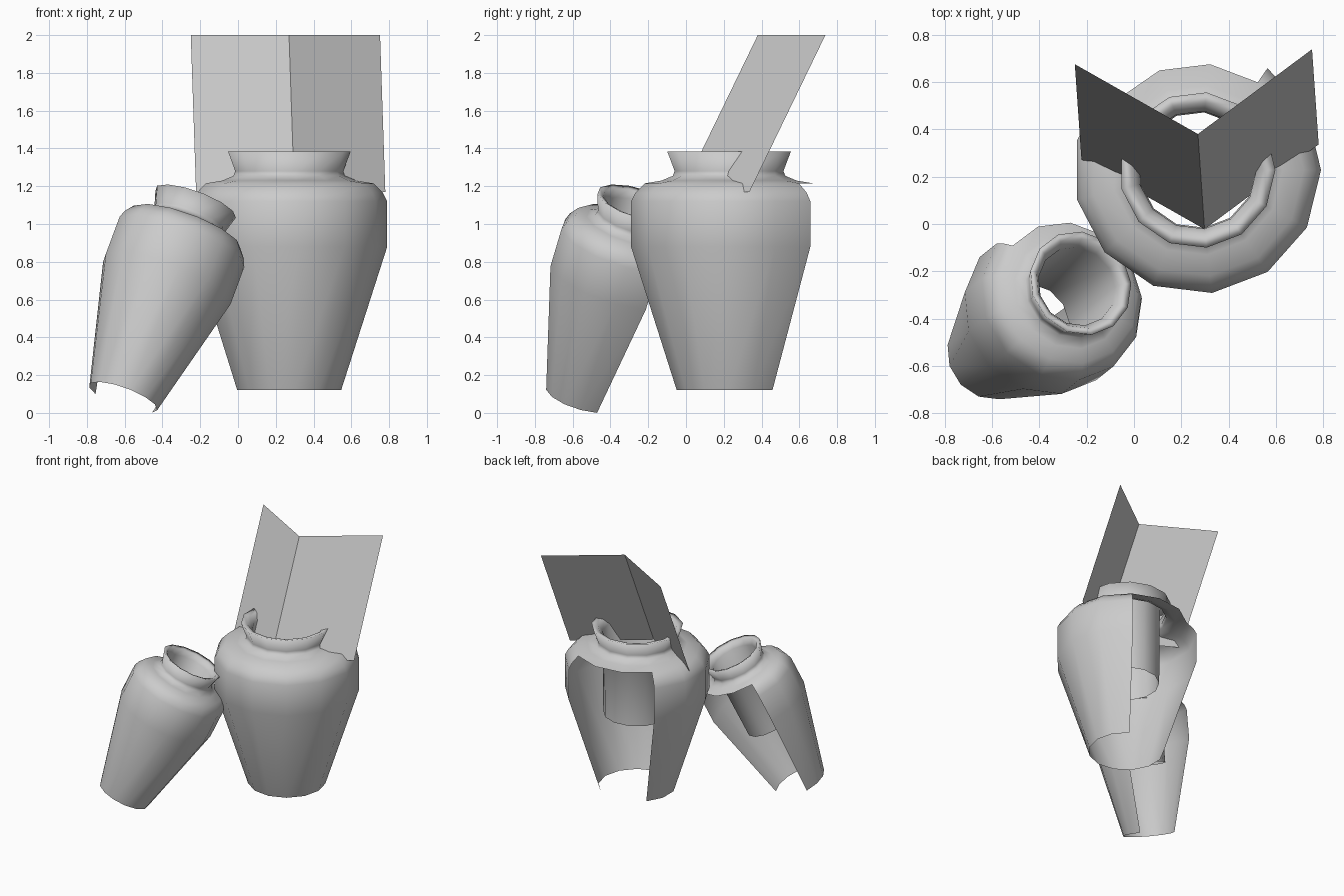
import bpy, bmesh, math
from mathutils import Vector, Matrix

if "Cube" in bpy.data.objects:
    bpy.data.objects.remove(bpy.data.objects["Cube"])

SIDES = 13
# (radius, height): outer wall, shoulder, neck, lip, inner throat tube
PROFILE = [(.279, 0), (.523, .76), (.523, 1.0), (.50, 1.045), (.45, 1.095),
           (.36, 1.11), (.30, 1.135), (.29, 1.16), (.33, 1.265), (.285, 1.255),
           (.25, 1.21), (.245, .58)]
WALL_ROWS = 4   # profile rows that belong to the broken outer wall


def jar(name, base, top, radial, turn, missing):
    """Lathed jar between two points, with some wall panels missing."""
    base, axis = Vector(base), Vector(top) - Vector(base)
    mat = (Matrix.Translation(base)
           @ Vector((0, 0, 1)).rotation_difference(axis).to_matrix().to_4x4()
           @ Matrix.Diagonal((radial, radial, axis.length / 1.265, 1)))
    bm = bmesh.new()
    rings = []
    for r, z in PROFILE:
        ring = []
        for i in range(SIDES):
            a = math.radians(turn) + 2 * math.pi * i / SIDES
            ring.append(bm.verts.new(mat @ Vector((r * math.cos(a), r * math.sin(a), z))))
        rings.append(ring)
    for row, (lo, hi) in enumerate(zip(rings, rings[1:])):
        for i in range(SIDES):
            if row < WALL_ROWS and i in missing:
                continue
            j = (i + 1) % SIDES
            bm.faces.new((lo[i], lo[j], hi[j], hi[i]))
    return finish(name, bm, True)


def finish(name, bm, smooth):
    me = bpy.data.meshes.new(name)
    bm.to_mesh(me)
    bm.free()
    for p in me.polygons:
        p.use_smooth = smooth
    ob = bpy.data.objects.new(name, me)
    bpy.context.collection.objects.link(ob)
    return ob


# Upright large jar and leaning small jar, both open at the back
jar("large_jar", (.267, .228, .12), (.267, .228, 1.385), 1.0, 0, {2, 3, 4})
jar("small_jar", (-.608, -.556, .082), (-.225, -.25, 1.112), .69, 2.5, {1, 2, 3, 4})

# Folded sheet slanting into the large jar's mouth
bm = bmesh.new()
upper = [Vector(p) for p in ((-.25, .675, 2), (.27, .38, 2), (.752, .738, 2))]
top = [bm.verts.new(p) for p in upper]
low = [bm.verts.new(p + Vector((.028, -.402, -.83))) for p in upper]
for i in range(2):
    bm.faces.new((low[i], low[i + 1], top[i + 1], top[i]))
finish("folded_sheet", bm, False)
